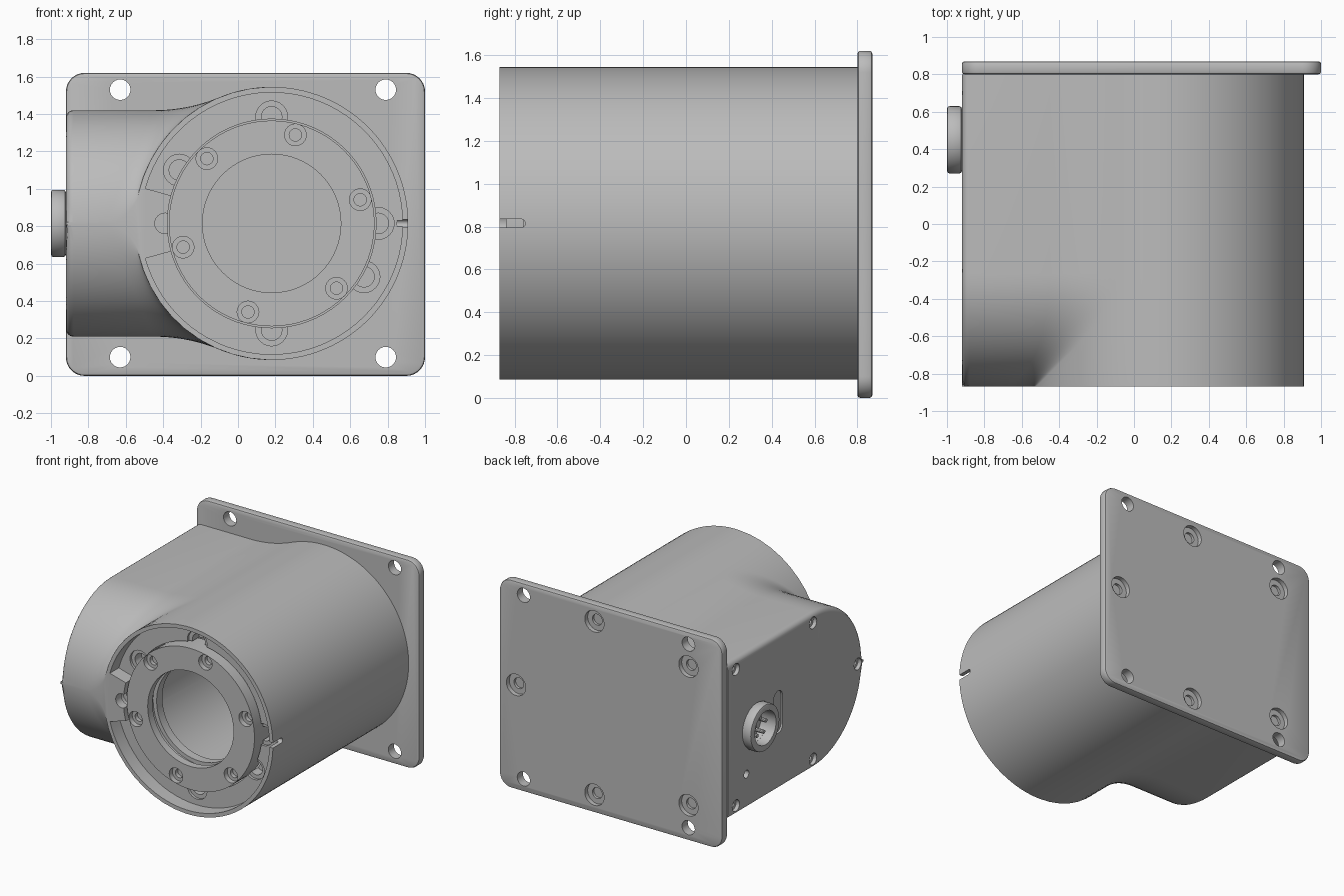
import bpy, bmesh
from math import sin, cos, pi, sqrt, atan2, radians

cube = bpy.data.objects.get("Cube")
if cube:
    bpy.data.objects.remove(cube, do_unlink=True)

metal = bpy.data.materials.new("light_grey_metal")
metal.use_nodes = True
GREY = (0.5, 0.5, 0.5, 1)
metal.diffuse_color = GREY
metal.node_tree.nodes["Principled BSDF"].inputs["Base Color"].default_value = GREY

CX, CZ, R = 0.18, 0.815, 0.73          # barrel axis and radius
FRONT, BACK, LEFT = -0.87, 0.80, -0.92
DR = 0.605                             # side housing radius


def finish(name, bm):
    bmesh.ops.recalc_face_normals(bm, faces=bm.faces[:])
    me = bpy.data.meshes.new(name)
    bm.to_mesh(me)
    bm.free()
    me.materials.append(metal)
    ob = bpy.data.objects.new(name, me)
    bpy.context.collection.objects.link(ob)
    return ob


def prism(name, axis, pts, a, b):
    """Extrude a 2D outline along x (outline in y, z) or y (outline in x, z)."""
    bm = bmesh.new()
    place = (lambda u, v, t: (t, u, v)) if axis == "x" else (lambda u, v, t: (u, t, v))
    ends = [[bm.verts.new(place(u, v, t)) for u, v in pts] for t in (a, b)]
    for ring in ends:
        bm.faces.new(ring)
    for i in range(len(pts)):
        j = (i + 1) % len(pts)
        bm.faces.new((ends[0][i], ends[0][j], ends[1][j], ends[1][i]))
    return finish(name, bm)


def arc(u, v, r, start, end, n):
    return [(u + r * cos(start + (end - start) * i / n),
             v + r * sin(start + (end - start) * i / n)) for i in range(n + 1)]


def cyl(name, axis, u, v, r, a, b, n=24):
    return prism(name, axis, arc(u, v, r, 0, 2 * pi, n)[:-1], a, b)


def cut(target, cutter):
    cutter.hide_render = True
    mod = target.modifiers.new("cut", "BOOLEAN")
    mod.operation, mod.solver, mod.object = "DIFFERENCE", "EXACT", cutter
    bpy.context.view_layer.objects.active = target
    bpy.ops.object.modifier_apply(modifier=mod.name)
    bpy.data.objects.remove(cutter, do_unlink=True)


def drill(target, axis, u, v, steps):
    """Stepped hole: each step is (radius, from, to)."""
    for r, a, b in steps:
        cut(target, cyl("cutter", axis, u, v, r, a, b))


def around(r, degrees):
    return [(CX + r * cos(radians(d)), CZ + r * sin(radians(d))) for d in degrees]


# Housing: barrel filleted into a round-nosed side box, lofted along y
def half_height(y, inset):
    dy = min(0, y - (FRONT + DR))
    return sqrt(max((DR - inset) ** 2 - dy * dy, 0.008 ** 2))


def slice_outline(y):
    d = half_height(y, 0)
    u = 0.63 + 0.27 * (1 - d / DR)
    fr = (u * u + d * d - R * R) / (2 * (R - d))       # blend radius
    tangent = pi - atan2(d + fr, u)
    pts = arc(0, 0, R, 0, 1.6, 30) + arc(0, 0, R, 1.6, tangent, 10)[1:]
    pts += arc(-u, d + fr, fr, tangent - pi, -pi / 2, 12)[1:]
    pts = [(CX + px, pz) for px, pz in pts]
    for i in range(5):                                 # rounded outer edge
        a = i * pi / 8
        pts.append((LEFT + 0.04 * (1 - sin(a)), half_height(y, 0.04 * (1 - cos(a)))))
    return pts + [(px, -pz) for px, pz in pts[:0:-1]]


levels = [FRONT + DR * (1 - sin(pi / 2 * (1 - i / 18))) for i in range(19)] + [BACK]
bm = bmesh.new()
rings = [[bm.verts.new((px, y, CZ + pz)) for px, pz in slice_outline(y)] for y in levels]
count = len(rings[0])
for lo, hi in zip(rings, rings[1:]):
    for i in range(count):
        j = (i + 1) % count
        bm.faces.new((lo[i], lo[j], hi[j], hi[i]))
bm.faces.new(rings[0])
bm.faces.new(rings[-1])
housing = finish("housing", bm)

# Hollow interior and the front groove, interrupted by a bridge at one side
gap = radians(164.5)
groove = arc(CX, CZ, 0.70, -gap, gap, 72) + arc(CX, CZ, 0.50, gap, -gap, 72)
cut(housing, cyl("cutter", "y", CX, CZ, 0.558, -1, 0.79, 72))
cut(housing, prism("cutter", "y", groove, -1, -0.76))
for u, v in around(0.57, (0, 90, 150, 180, 270, 330)):
    drill(housing, "y", u, v, [(0.085, -0.80, -0.74), (0.055, -0.90, -0.66)])

# Alignment slot in the rim
slot = arc(-0.77, CZ, 0.02, -pi / 2, pi / 2, 8) + [(-1, CZ + 0.02), (-1, CZ - 0.02)]
cut(housing, prism("cutter", "x", slot, 0.85, 1))

# Side panel: screw holes, pilot hole, pill-shaped recess, connector well
for y, z in ((0.70, 0.53), (0.70, -0.53), (-0.25, 0.53), (-0.25, -0.53), (-0.80, 0)):
    drill(housing, "x", y, CZ + z, [(0.045, -1, LEFT + 0.03), (0.022, -1, LEFT + 0.05)])
drill(housing, "x", 0.57, 0.48, [(0.03, -1, LEFT + 0.04)])
pill = arc(0.18, CZ + 0.11, 0.055, 0, pi, 10) + arc(0.18, CZ - 0.11, 0.055, pi, 2 * pi, 10)
cut(housing, prism("cutter", "x", pill, -1, LEFT + 0.015))
drill(housing, "x", 0.45, CZ, [(0.13, -1, LEFT + 0.05)])

# Front clamp ring with counterbored screws
ring = cyl("front_ring", "y", CX, CZ, 0.55, -0.84, -0.66, 72)
drill(ring, "y", CX, CZ, [])
cut(ring, cyl("cutter", "y", CX, CZ, 0.37, -1, 0, 64))
cut(ring, cyl("cutter", "y", CX, CZ, 0.40, -0.78, -0.73, 64))
for u, v in around(0.49, range(15, 375, 60)):
    drill(ring, "y", u, v, [(0.058, -1, -0.80), (0.033, -1, -0.77)])

# Mounting plate with rounded corners and softened rim
bm = bmesh.new()
bmesh.ops.create_cube(bm, size=1)
for v in bm.verts:
    v.co = (0.04 + v.co.x * 1.92, 0.835 + v.co.y * 0.07, 0.81 + v.co.z * 1.62)
corners = [e for e in bm.edges if abs(e.verts[0].co.y - e.verts[1].co.y) > 0.01]
bmesh.ops.bevel(bm, geom=corners, offset=0.1, segments=8, profile=0.5, affect="EDGES")
rim = [e for e in bm.edges if e.calc_face_angle(0) > 1]
bmesh.ops.bevel(bm, geom=rim, offset=0.014, segments=2, profile=0.5, affect="EDGES")
plate = finish("mounting_plate", bm)
for x in (-0.63, 0.79):
    for z in (0.10, 1.53):
        drill(plate, "y", x, z, [(0.055, 0.7, 1)])
for x, z in around(0.675, (0, 90, 270)) + [(-0.63, CZ + 0.54), (-0.63, CZ - 0.54)]:
    drill(plate, "y", x, z, [(0.083, 0.835, 1), (0.042, 0.815, 1)])

# Round connector with pins
connector = cyl("connector_shell", "x", 0.45, CZ, 0.18, LEFT, -1.0, 40)
bevel = connector.modifiers.new("rim", "BEVEL")
bevel.width, bevel.segments = 0.014, 2
bpy.context.view_layer.objects.active = connector
bpy.ops.object.modifier_apply(modifier="rim")
cut(connector, cyl("cutter", "x", 0.45, CZ, 0.13, -1.1, 0, 32))
for i in range(5):
    a = radians(90 + 72 * i)
    cyl("connector_pin", "x", 0.45 + 0.07 * cos(a), CZ + 0.07 * sin(a), 0.015,
        LEFT + 0.06, -0.96, 10)

# Smooth round surfaces, crisp edges
for ob in bpy.context.collection.objects:
    if ob.type == "MESH" and metal.name in ob.data.materials:
        bpy.ops.object.select_all(action="DESELECT")
        ob.select_set(True)
        bpy.context.view_layer.objects.active = ob
        bpy.ops.object.shade_smooth_by_angle(angle=radians(30))
